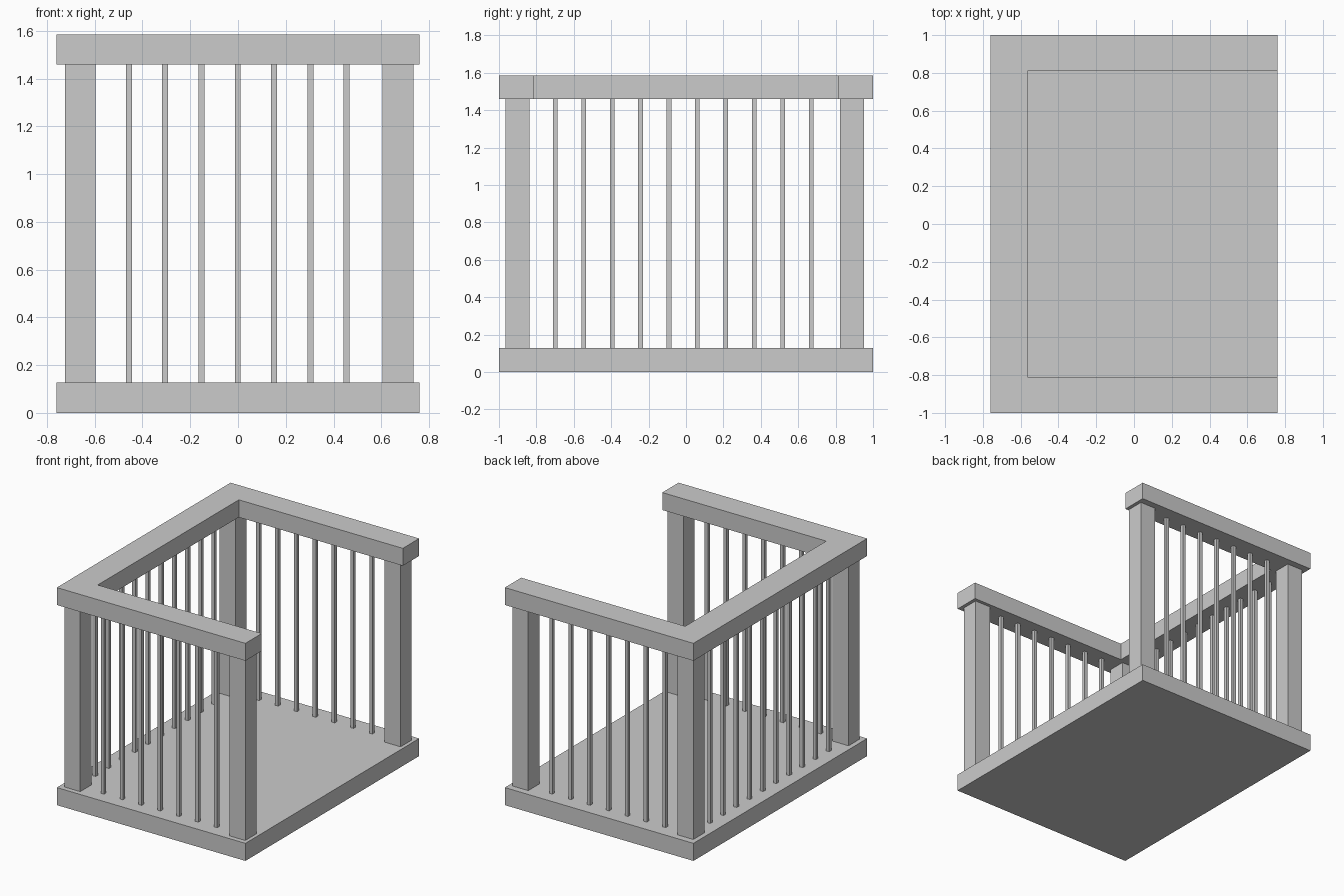
import bpy, bmesh

if "Cube" in bpy.data.objects:
    bpy.data.objects.remove(bpy.data.objects["Cube"])

FLOOR_TOP, RAIL_BOTTOM, RAIL_TOP = 0.128, 1.458, 1.585
HX, HY = 0.76, 1.0


def prism(name, outline, z0, z1):
    """Extrude a flat outline from z0 up to z1."""
    bm = bmesh.new()
    face = bm.faces.new([bm.verts.new((x, y, z0)) for x, y in outline])
    top = bmesh.ops.extrude_face_region(bm, geom=[face])
    verts = [g for g in top["geom"] if isinstance(g, bmesh.types.BMVert)]
    bmesh.ops.translate(bm, verts=verts, vec=(0, 0, z1 - z0))
    bmesh.ops.recalc_face_normals(bm, faces=bm.faces)
    mesh = bpy.data.meshes.new(name)
    bm.to_mesh(mesh)
    bm.free()
    obj = bpy.data.objects.new(name, mesh)
    bpy.context.collection.objects.link(obj)
    return obj


def upright(name, x, y, width):
    """Square upright between the floor and the rail."""
    h = width / 2
    prism(name, [(x - h, y - h), (x + h, y - h), (x + h, y + h), (x - h, y + h)],
          FLOOR_TOP, RAIL_BOTTOM)


# Floor slab
prism("floor", [(-HX, -HY), (HX, -HY), (HX, HY), (-HX, HY)], 0, FLOOR_TOP)

# U-shaped handrail, open on the +x side
IX, IY = -0.562, 0.812
prism("handrail", [(-HX, -HY), (HX, -HY), (HX, -IY), (IX, -IY),
                   (IX, IY), (HX, IY), (HX, HY), (-HX, HY)],
      RAIL_BOTTOM, RAIL_TOP)

# Corner posts
LEFT, RIGHT, FRONT, BACK = -0.661, 0.67, -0.9, 0.887
for side, x in (("left", LEFT), ("right", RIGHT)):
    for end, y in (("front", FRONT), ("back", BACK)):
        upright(f"{end}_{side}_post", x, y, 0.128)

# Balusters along front, back and left
PITCH, THICK = 0.152, 0.025
for i in range(7):
    x = -0.457 + i * PITCH
    upright(f"front_baluster_{i + 1}", x, -0.895, THICK)
    upright(f"back_baluster_{i + 1}", x, 0.892, THICK)
for i in range(10):
    upright(f"left_baluster_{i + 1}", LEFT, -0.699 + i * PITCH, THICK)
